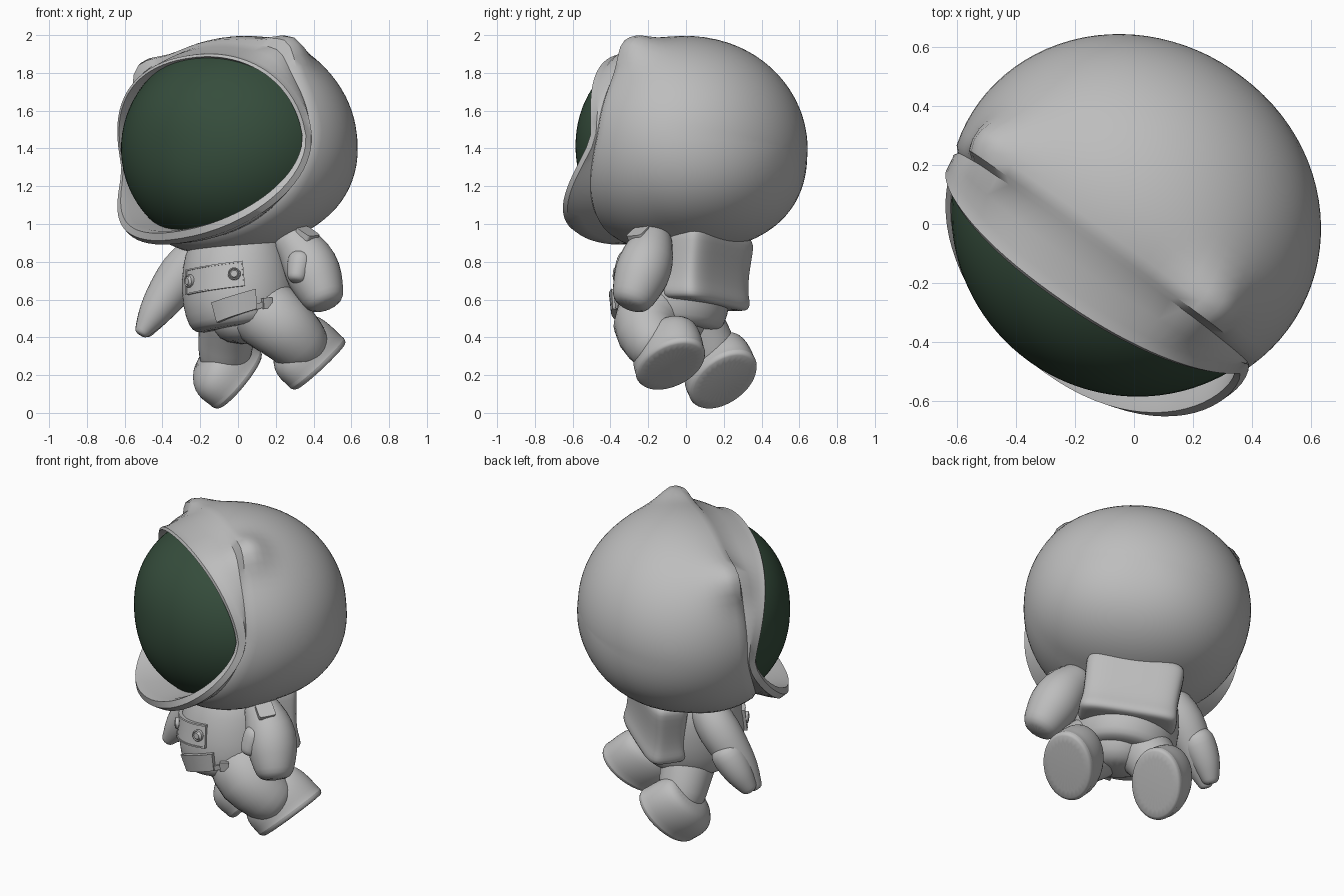
import bpy, bmesh
from math import sin, cos, pi, exp, acos, sqrt, radians
from mathutils import Vector

cube = bpy.data.objects.get("Cube")
if cube:
    bpy.data.objects.remove(cube, do_unlink=True)


def material(name, rgb):
    m = bpy.data.materials.new(name)
    m.use_nodes = True
    m.diffuse_color = (*rgb, 1)
    m.node_tree.nodes["Principled BSDF"].inputs["Base Color"].default_value = (*rgb, 1)
    return m


SUIT = material("suit grey", (0.51, 0.51, 0.51))
GLASS = material("visor dark green", (0.036, 0.074, 0.045))

# Figure axes: forward, its left, and up (turned and slightly rolled)
F = Vector((-0.58, -0.81, 0)).normalized()
S = Vector((0.81, -0.58, 0.14)).normalized()
U = F.cross(S)
HEAD = Vector((0, 0.03, 1.41))
BODY = Vector((0.08, -0.12, 0))


def place(origin, s, f, u):
    return origin + S * s + F * f + U * u


def power(v, e):
    return abs(v) ** e * (1 if v > 0 else -1)


def finish(name, bm, mat, sub=0, sharp=None):
    bmesh.ops.recalc_face_normals(bm, faces=bm.faces)
    me = bpy.data.meshes.new(name)
    bm.to_mesh(me)
    bm.free()
    me.materials.append(mat)
    me.polygons.foreach_set("use_smooth", [True] * len(me.polygons))
    if sharp:
        me.set_sharp_from_angle(angle=radians(sharp))
    ob = bpy.data.objects.new(name, me)
    bpy.context.collection.objects.link(ob)
    if sub:
        mod = ob.modifiers.new("Smooth", 'SUBSURF')
        mod.levels = mod.render_levels = sub
    return ob


def loft(name, rings, mat=SUIT, sub=0, sharp=None):
    """Skin closed rings of points and cap both ends."""
    bm = bmesh.new()
    rows = [[bm.verts.new(p) for p in ring] for ring in rings]
    n = len(rows[0])
    for a, b in zip(rows, rows[1:]):
        for i in range(n):
            j = (i + 1) % n
            bm.faces.new((a[i], a[j], b[j], b[i]))
    bm.faces.new(rows[0])
    bm.faces.new(rows[-1])
    return finish(name, bm, mat, sub, sharp)


def oval(c, a, b, n=20, e=1.0):
    """Ellipse, or a rounded rectangle when the exponent is small."""
    return [c + a * power(cos(2 * pi * i / n), e) + b * power(sin(2 * pi * i / n), e)
            for i in range(n)]


def limb(name, pts):
    """Round-ended tube through points given as x, y, z, radius."""
    ps = [Vector(p[:3]) for p in pts]
    rings = []
    for i, p in enumerate(ps):
        t = (ps[min(i + 1, len(ps) - 1)] - ps[max(i - 1, 0)]).normalized()
        a = (F - t * F.dot(t)).normalized()
        b = t.cross(a)
        r = pts[i][3] * 1.03
        ends = [(0, 1)]
        if i == 0:
            ends = [(-0.75, 0.55), (-0.45, 0.88), (0, 1)]
        elif i == len(ps) - 1:
            ends = [(0, 1), (0.45, 0.88), (0.75, 0.55)]
        rings += [oval(p + t * r * d, a * r * k, b * r * k, 16) for d, k in ends]
    return loft(name, rings, sub=1)


# Helmet: shell with two pointed bumps, a seam, a brow band and a jutting lip
def helmet_point(phi, row):
    c, sn = cos(phi), sin(phi)
    up, dn = max(sn, 0), max(-sn, 0)
    f0 = 0.16 - 0.02 * up + 0.2 * dn ** 1.3
    f1 = 0.235 + 0.15 * up ** 1.2 + 0.375 * dn ** 1.2

    def shell(f, ears, k=1.0):
        k *= sqrt(max(0, 1 - (f / 0.595) ** 2)) ** (1 - 0.17 * dn)
        swell = 1 + 0.14 * dn ** 2 * max(0, f + 0.1) / 0.45 + 0.03 * (2 * c * dn) ** 2
        for side in (0.85, pi - 0.85):
            d = phi - side
            swell += ears * 0.14 * exp(-(d / 0.18) ** 2 - ((f - 0.11) / 0.12) ** 2)
            swell += ears * 0.05 * exp(-(d / 0.4) ** 2 - ((f - 0.06) / 0.25) ** 2)
        return Vector((0.65 * c * k * swell, f, (0.58 * up - 0.545 * dn) * k * swell))

    def lip(k, df):
        u = 0.5 * up ** 0.82 - 0.43 * dn ** 0.78
        return Vector((0.595 * power(c, 0.92) * k, f1 + df, u * k - 0.025))

    if row <= 1:
        th = pi - row * (pi - acos(f0 / 0.595))
        return shell(0.595 * cos(th), 1)
    groove = shell(f0 + 0.02, 0.65, 0.98)
    edge = lip(1.03 + 0.1 * dn, -0.05)
    steps = {2: groove, 3: groove.lerp(edge, 0.5) * 1.01, 4: edge,
             5: lip(1.02 + 0.06 * dn, -0.008), 6: lip(0.99, 0),
             7: lip(0.965, -0.05), 8: lip(0.93, -0.33)}
    return steps[row]


N = 80
ROWS = [(i + 0.3) / 26.3 for i in range(27)] + [2, 3, 4, 5, 6, 7, 8]
loft("helmet", [[place(HEAD, *helmet_point(2 * pi * i / N, r)) for i in range(N)]
                for r in ROWS], sharp=42)

# Visor: front part of a full, rounded bowl
loft("visor", [[place(HEAD, 0.625 * sin(t) * cos(p), 0.61 * cos(t),
                      0.56 * sin(t) ** 0.85 * sin(p))
                for p in (2 * pi * i / 64 for i in range(64))]
               for t in (radians(80 - 79.5 * j / 24) for j in range(25))], GLASS)

# Jacket: rows of height, half width, half depth
TORSO = [(0.455, 0.2, 0.2), (0.46, 0.255, 0.255), (0.49, 0.285, 0.285), (0.6, 0.31, 0.31),
         (0.75, 0.3, 0.295), (0.88, 0.275, 0.25), (1.0, 0.2, 0.18)]
loft("jacket", [oval(place(BODY, 0, 0, z), S * a, F * b, 32) for z, a, b in TORSO], sub=1)
limb("hips", [(0.05, -0.07, 0.6, 0.21), (0.05, -0.08, 0.52, 0.205)])


def on_jacket(ang, z, out=0.0):
    for (z0, a0, b0), (z1, a1, b1) in zip(TORSO, TORSO[1:]):
        if z0 <= z <= z1:
            t = (z - z0) / (z1 - z0)
            a, b = a0 + (a1 - a0) * t, b0 + (b1 - b0) * t
            return place(BODY, (a + out) * sin(ang), (b + out) * cos(ang), z)


def patch(name, a0, a1, z0, z1, thick, slope=0.0):
    """Curved slab that follows the jacket."""
    n = 8
    rings = []
    for i in range(n + 1):
        a = a0 + (a1 - a0) * i / n
        dz = slope * (a - (a0 + a1) / 2)
        rings.append([on_jacket(a, z0 + dz, -0.02), on_jacket(a, z0 + dz, thick),
                      on_jacket(a, z1 + dz, thick), on_jacket(a, z1 + dz, -0.02)])
    return loft(name, rings, sharp=40)


# Chest panel with a raised border and two round buttons
patch("chest_panel", -0.48, 0.72, 0.65, 0.785, 0.01)
for z in (0.65, 0.777):
    patch("panel_border", -0.48, 0.72, z, z + 0.008, 0.016)
for a in (-0.48, 0.7):
    patch("panel_border_end", a, a + 0.02, 0.65, 0.785, 0.016)
for a in (-0.36, 0.56):
    c = on_jacket(a, 0.72)
    d = (S * sin(a) + F * cos(a)).normalized()
    side = d.cross(U)
    loft("panel_button", [oval(c + d * h, side * r, U * r)
                          for h, r in ((0, 0.034), (0.02, 0.034), (0.025, 0.028),
                                       (0.02, 0.024), (0.027, 0.018))], sharp=40)

# Belt pouch, strap and buckle
patch("belt_pouch", 0.14, 0.88, 0.5, 0.605, 0.03, 0.06)
patch("belt_strap", 0.88, 1.75, 0.545, 0.575, 0.015, 0.06)
patch("belt_buckle", 1.0, 1.16, 0.52, 0.575, 0.028)

# Backpack: waisted soft box, rows of height, half width, half depth
loft("backpack", [oval(place(BODY, 0, -0.22, z), S * a, F * b, 40, 0.45)
                  for z, a, b in ((0.575, 0.22, 0.09), (0.58, 0.265, 0.115), (0.6, 0.285, 0.128),
                                  (0.64, 0.283, 0.122), (0.68, 0.274, 0.11), (0.78, 0.274, 0.106),
                                  (0.9, 0.284, 0.118), (0.94, 0.282, 0.116), (0.965, 0.26, 0.1),
                                  (0.97, 0.22, 0.08))], sub=1)

# Arms with mittens
limb("left_arm", [(0.3, -0.18, 0.9, 0.11), (0.36, -0.2, 0.83, 0.14),
                  (0.405, -0.235, 0.73, 0.15), (0.44, -0.27, 0.64, 0.122)])
limb("left_thumb", [(0.33, -0.3, 0.8, 0.07), (0.315, -0.33, 0.73, 0.055)])
limb("right_arm", [(-0.22, 0.08, 0.83, 0.11), (-0.29, 0.09, 0.75, 0.125),
                   (-0.375, 0.075, 0.63, 0.11), (-0.45, 0.05, 0.52, 0.085),
                   (-0.5, 0.035, 0.44, 0.045)])
limb("right_mitten", [(-0.38, 0.12, 0.62, 0.1), (-0.45, 0.11, 0.52, 0.085),
                      (-0.49, 0.09, 0.45, 0.055)])

# Shoulder badge
out = Vector((0.35, -0.35, 0.87)).normalized()
across = out.cross(F).normalized()
along = out.cross(across)
spot = Vector((0.365, -0.25, 0.945))
loft("shoulder_badge", [oval(spot + out * h, across * 0.05, along * 0.05, 20, 0.3)
                        for h in (-0.03, 0.02)], sharp=40)

# Legs
limb("left_leg", [(0.12, -0.15, 0.55, 0.195), (0.24, -0.24, 0.455, 0.18),
                  (0.32, -0.17, 0.375, 0.16)])
limb("right_leg", [(-0.04, 0.0, 0.53, 0.17), (-0.06, 0.08, 0.42, 0.15),
                   (-0.07, 0.14, 0.31, 0.14)])


# Boots: sole centre, heel direction, sole normal
def boot(name, sole, heel, down):
    n = Vector(down).normalized()
    h = Vector(heel)
    h = (h - n * h.dot(n)).normalized()
    w = h.cross(n)
    rows = [(0, 0.006, 0.195, 0.14), (0.008, 0.004, 0.21, 0.152), (0.035, 0, 0.222, 0.16),
            (0.04, 0, 0.216, 0.154), (0.1, -0.008, 0.22, 0.16), (0.16, -0.008, 0.21, 0.156),
            (0.21, 0.008, 0.178, 0.14), (0.25, 0.035, 0.12, 0.105)]
    loft(name, [oval(Vector(sole) - n * d + h * k, h * a, w * b, 28) for d, k, a, b in rows],
         sub=1, sharp=60)


boot("left_boot", (0.438, -0.08, 0.24), (0.55, 0.65, 0.53), (0.66, 0.1, -0.75))
boot("right_boot", (0.012, 0.2, 0.16), (0.42, 0.6, 0.62), (0.72, 0.2, -0.66))
